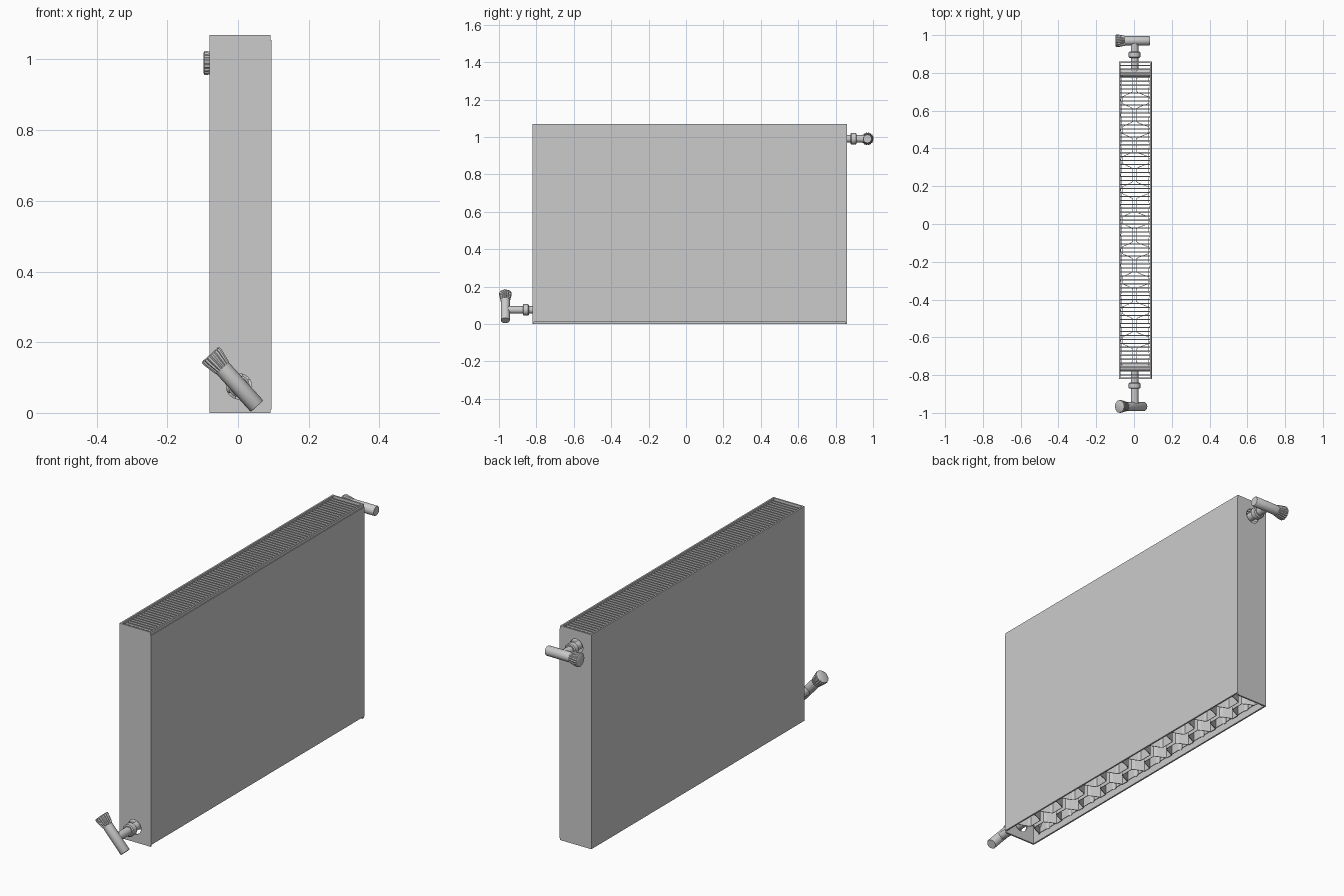
import bpy, math
from mathutils import Vector

if "Cube" in bpy.data.objects:
    bpy.data.objects.remove(bpy.data.objects["Cube"])

X0, X1 = -0.08, 0.095      # body depth
Y0, Y1 = -0.82, 0.86       # body width
H = 1.07                   # body height
CX, CY = 0.003, 0.02       # pipe line and body middle
T = 0.008                  # casing thickness
FIN_PITCH, FINS = 0.159, 10


def make(name, verts, faces):
    me = bpy.data.meshes.new(name)
    me.from_pydata(verts, [], faces)
    ob = bpy.data.objects.new(name, me)
    bpy.context.collection.objects.link(ob)
    return ob


def boxes(name, spans):
    """One mesh of boxes, each given as (x0, x1, y0, y1, z0, z1)."""
    v, f = [], []
    for a, b, c, d, e, g in spans:
        n = len(v)
        v += [(x, y, z) for z in (e, g) for x, y in ((a, c), (b, c), (b, d), (a, d))]
        f += [tuple(n + i for i in q) for q in ((3, 2, 1, 0), (4, 5, 6, 7), (0, 1, 5, 4),
                                               (1, 2, 6, 5), (2, 3, 7, 6), (3, 0, 4, 7))]
    return make(name, v, f)


def sheet(name, pts, z0, z1, thick):
    """Upright folded sheet following an xy outline."""
    n = len(pts)
    ob = make(name, [(x, y, z) for z in (z0, z1) for x, y in pts],
              [(i, i + 1, n + i + 1, n + i) for i in range(n - 1)])
    m = ob.modifiers.new("thickness", "SOLIDIFY")
    m.thickness, m.offset = thick, 0
    return ob


def lathe(name, origin, axis, profile, sides=24, ridge=0.0):
    """Turned part: profile of (distance along axis, radius), optional ridges."""
    rot = Vector(axis).to_track_quat('Z', 'Y')
    v, f = [], []
    for d, r in profile:
        for i in range(sides):
            a = 2 * math.pi * i / sides
            rr = r - ridge * (i % 2)
            v.append(Vector(origin) + rot @ Vector((rr * math.cos(a), rr * math.sin(a), d)))
    for k in range(len(profile) - 1):
        for i in range(sides):
            j = (i + 1) % sides
            f.append((k * sides + i, k * sides + j, (k + 1) * sides + j, (k + 1) * sides + i))
    f += [tuple(reversed(range(sides))), tuple(range(len(v) - sides, len(v)))]
    ob = make(name, v, f)
    bpy.ops.object.select_all(action='DESELECT')
    ob.select_set(True)
    bpy.context.view_layer.objects.active = ob
    bpy.ops.object.shade_smooth_by_angle(angle=math.radians(35))
    return ob


# Large flat covers
boxes("front_cover", [(X1 - T, X1, Y0, Y1, 0.01, 1.055)])
boxes("back_cover", [(X0, X0 + T, Y0, Y1, 0, H)])
boxes("front_top_rim", [(X1 - T - 0.003, X1 - 0.003, Y0, Y1, 1.055, H)])

# End walls with a round opening for the pipe
for name, y, z in (("left_end", Y0, 0.075), ("right_end", Y1 - T, 0.99)):
    wall = boxes(name, [(X0, X1 - 0.003, y, y + T, 0, H)])
    cut = lathe(name + "_cutter", (CX, y - 0.05, z), (0, 1, 0), [(0, 0.036), (0.1, 0.036)])
    cut.hide_render = True
    cut.hide_set(True)
    cut.display_type = 'WIRE'
    m = wall.modifiers.new("pipe_hole", "BOOLEAN")
    m.object, m.operation = cut, 'DIFFERENCE'

# Shallow pressed water panels just inside the covers, and folded convector fins
centres = [CY + (i - (FINS - 1) / 2) * FIN_PITCH for i in range(FINS)]
for side, px, s in (("front", X1 - T - 0.002, -1), ("back", X0 + T + 0.002, 1)):
    wave, fins = [], []
    for c in centres:
        for k in (-0.25, 0.25):
            m = c + k * FIN_PITCH
            wave += [(px, m - 0.036), (px + s * 0.006, m - 0.026),
                     (px + s * 0.006, m + 0.026), (px, m + 0.036)]
        flat = CX - s * 0.010
        root = px + s * 0.007
        fins += [(root, c - 0.062), (flat - s * 0.012, c - 0.042), (flat, c - 0.034),
                 (flat, c + 0.034), (flat - s * 0.012, c + 0.042), (root, c + 0.062)]
    sheet(side + "_water_panel", wave, 0.03, 1.01, 0.002)
    sheet(side + "_convector_fins", fins, 0.025, 0.98, 0.003)

# Top grille of thin cross bars
bars, n = [], 79
for i in range(n):
    y = Y0 + 0.02 + (Y1 - Y0 - 0.04) * i / (n - 1)
    bars.append((X0 + T, X1 - T, y - 0.003, y + 0.003, 1.052, 1.062))
boxes("top_grille", bars)

# Header pipes joining the two panels
for yn, y in (("left", -0.76), ("right", 0.80)):
    for zn, z in (("lower", 0.075), ("upper", 0.99)):
        lathe(f"{yn}_{zn}_header", (X0 + T, y, z), (1, 0, 0), [(0, 0.019), (X1 - X0 - 2 * T, 0.019)])


# Valve: stub pipe, nut, cross body and ridged flared knob
def valve(name, y_in, y_wall, y_body, z, axis, tail, neck, end):
    s = 1 if y_body > 0 else -1
    a = Vector(axis).normalized()
    o = Vector((CX, y_body, z))
    lathe(name + "_pipe", (CX, y_in, z), (0, s, 0), [(0, 0.02), (abs(y_body - y_in), 0.02)])
    lathe(name + "_nut", (CX, y_wall + s * 0.02, z), (0, s, 0),
          [(0, 0.026), (0.004, 0.031), (0.028, 0.031), (0.032, 0.026)], 12)
    lathe(name + "_body", o - a * tail, a, [(0, 0.022), (0.003, 0.024), (tail + neck, 0.024)])
    lathe(name + "_knob", o + a * neck, a,
          [(0, 0.026), (end - neck - 0.012, 0.034), (end - neck - 0.003, 0.034),
           (end - neck, 0.029)], 36, 0.003)


valve("upper_valve", 0.80, Y1, 0.97, 0.99, (-1, 0, 0), 0.082, 0.05, 0.101)
valve("lower_valve", -0.76, Y0, -0.966, 0.085 - 0.01, (-0.67, 0, 0.74), 0.076, 0.07, 0.122)
